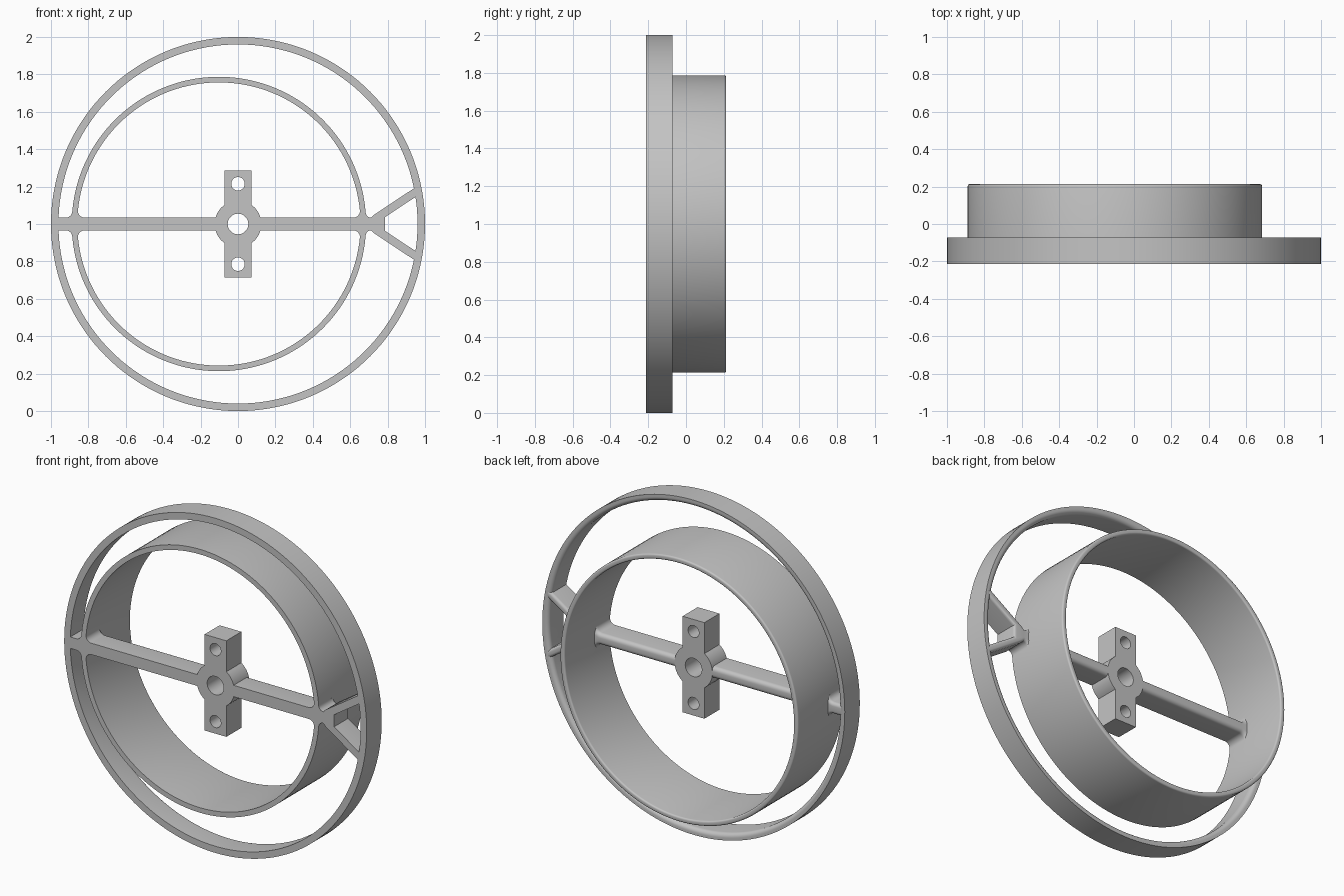
import bpy, bmesh
from math import sin, cos, pi, sqrt, atan2, hypot

if "Cube" in bpy.data.objects:
    bpy.data.objects.remove(bpy.data.objects["Cube"])

FRONT, STEP, BACK = -0.213, -0.071, 0.213   # depth levels
CZ, CX = 1.0, -0.102                        # wheel height, offset of inner ring
R_IN, R_OUT = 0.757, 0.787                  # inner ring walls
RIM_IN, RIM_OUT = 0.96, 1.0                 # outer ring walls
HALF = 0.034                                # half height of spokes
HUB_R = 0.125

grey = bpy.data.materials.new("plain grey")
grey.use_nodes = True
colour = (0.55, 0.55, 0.55, 1)
grey.diffuse_color = colour
grey.node_tree.nodes["Principled BSDF"].inputs["Base Color"].default_value = colour


def finish(name, bm, x=0.0):
    bmesh.ops.recalc_face_normals(bm, faces=bm.faces)
    mesh = bpy.data.meshes.new(name)
    bm.to_mesh(mesh)
    bm.free()
    mesh.materials.append(grey)
    obj = bpy.data.objects.new(name, mesh)
    obj.location = (x, 0, CZ)
    bpy.context.collection.objects.link(obj)
    bpy.ops.object.select_all(action='DESELECT')
    obj.select_set(True)
    bpy.context.view_layer.objects.active = obj
    bpy.ops.object.shade_smooth_by_angle(angle=pi / 6)
    return obj


def ring(name, section, x):
    """Spin a (radius, depth) section around the wheel axis."""
    bm = bmesh.new()
    vs = [bm.verts.new((r, y, 0)) for r, y in section]
    es = [bm.edges.new((vs[i - 1], vs[i])) for i in range(len(vs))]
    bmesh.ops.spin(bm, geom=vs + es, cent=(0, 0, 0), axis=(0, 1, 0),
                   angle=2 * pi, steps=144, use_merge=True)
    bmesh.ops.remove_doubles(bm, verts=bm.verts, dist=1e-5)
    return finish(name, bm, x)


def buried(v):
    """True where a point lies inside the hub or a ring wall."""
    x, z = v.co.x, v.co.z
    d = hypot(x - CX, z)
    return (hypot(x, z) < HUB_R - 0.001 or hypot(x, z) > RIM_IN + 0.002
            or R_IN + 0.002 < d < R_OUT - 0.002)


def plate(name, loops, rounding=0.0):
    """Extrude outlines (first solid, others holes) and round the back edges."""
    bm = bmesh.new()
    edges = []
    for loop in loops:
        vs = [bm.verts.new((x, FRONT, z)) for x, z in loop]
        edges += [bm.edges.new((vs[i - 1], vs[i])) for i in range(len(vs))]
        if len(loops) == 1:
            bm.faces.new(vs)
    if len(loops) > 1:
        bmesh.ops.triangle_fill(bm, use_beauty=True, use_dissolve=False, edges=edges)
    out = bmesh.ops.extrude_face_region(bm, geom=bm.faces[:])
    for v in out["geom"]:
        if isinstance(v, bmesh.types.BMVert):
            v.co.y = STEP
    bmesh.ops.recalc_face_normals(bm, faces=bm.faces)
    if rounding:
        rim = [e for e in bm.edges if all(v.co.y > STEP - 1e-4 for v in e.verts)
               and not all(buried(v) for v in e.verts)]
        bmesh.ops.bevel(bm, geom=rim, offset=rounding, segments=5,
                        profile=0.5, affect='EDGES')
    return finish(name, bm)


def arc(cx, cz, r, a0, a1, n):
    return [(cx + r * cos(a0 + (a1 - a0) * i / n),
             cz + r * sin(a0 + (a1 - a0) * i / n)) for i in range(n + 1)]


def fillet(radius, r, inside):
    """Arc joining a spoke's top edge to a ring wall, in ring coordinates."""
    cz = HALF + r
    cx = sqrt((radius - r if inside else radius + r) ** 2 - cz ** 2)
    a = atan2(cz, cx)
    return arc(cx, cz, r, -pi / 2, a if inside else a - pi, 8)


def mirrored(top):
    """Close a half outline by reflecting it across the spoke line."""
    return top + [(x, -z) for x, z in reversed(top)]


def circle(cz, r):
    return arc(0, cz, r, 0, 2 * pi, 40)[:-1]


# Outer ring, back inner edge rounded
soft = arc(RIM_IN + 0.025, STEP - 0.025, 0.025, pi / 2, pi, 6)
ring("outer_ring", [(RIM_IN, FRONT), (RIM_OUT, FRONT), (RIM_OUT, STEP)] + soft, 0)

# Deep inner ring, set off centre, with a softened back lip
b = 0.01
lip = (arc(R_OUT - b, BACK - b, b, 0, pi / 2, 4)
       + arc(R_IN + b, BACK - b, b, pi / 2, pi, 4))
ring("inner_ring", [(R_IN, FRONT), (R_OUT, FRONT)] + lip, CX)

# Hub: round boss with a tall block and three bores
w, top = 0.072, 0.287
a = atan2(sqrt(HUB_R ** 2 - w ** 2), w)
hub = ([(w, top), (-w, top)] + arc(0, 0, HUB_R, pi - a, pi + a, 20)
       + [(-w, -top), (w, -top)] + arc(0, 0, HUB_R, -a, a, 20))
plate("hub", [hub, circle(0, 0.055), circle(0.215, 0.036), circle(-0.215, 0.036)])

# Two spokes flaring into the inner ring
for side, name in ((1, "left_spoke"), (-1, "right_spoke")):
    flare = [(CX + side * x, z) for x, z in fillet(R_IN, 0.035, True)]
    end = (flare[-1][0] + side * 0.012, flare[-1][1])
    plate(name, [mirrored([(side * 0.118, HALF)] + flare + [end])], 0.024)

# Short bridge from inner ring to outer ring
flare = [(CX - x, z) for x, z in fillet(R_OUT, 0.035, False)]
root = (flare[-1][0] + 0.014, flare[-1][1])
plate("right_bridge", [mirrored([(-0.975, HALF)] + flare + [root])], 0.02)

# Forked bridge on the opposite side
flare = [(CX + x, z) for x, z in reversed(fillet(R_OUT, 0.03, False))]
root = (flare[0][0] - 0.014, flare[0][1])
arm = [(0.728, 0.05), (0.941, 0.191), (0.958, 0.202),
       (0.97, 0.159), (0.945, 0.142), (0.785, 0.036)]
plate("left_fork", [mirrored([root] + flare + arm)], 0.016)
